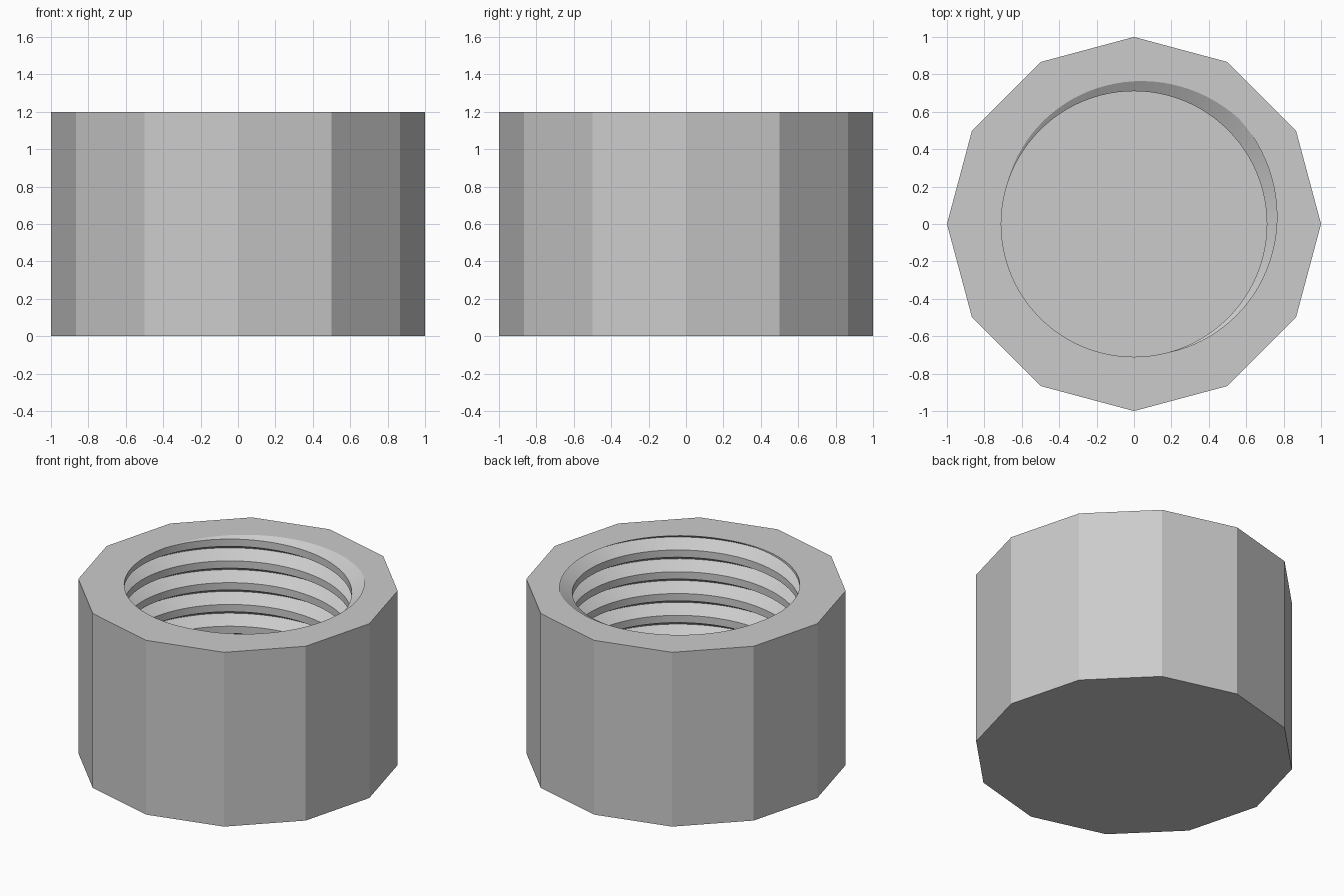
import bpy, bmesh
from math import pi, cos, sin, radians

cube = bpy.data.objects.get("Cube")
if cube:
    bpy.data.objects.remove(cube, do_unlink=True)

SIDES, HEIGHT, FLOOR = 12, 1.2, 0.2
MINOR, DEPTH, PITCH = 0.71, 0.085, 0.15
STEPS, TURNS = 96, 10
GROOVE_ANGLE = radians(45)      # where the groove bottom meets the rim

# Plain grey material
grey = bpy.data.materials.new("plain grey")
grey.use_nodes = True
colour = (0.6, 0.6, 0.6, 1)
grey.diffuse_color = colour
grey.node_tree.nodes["Principled BSDF"].inputs["Base Color"].default_value = colour

bm = bmesh.new()

# Threaded bore: a V groove with flat crests, swept along a right-handed helix
profile = [(0, MINOR + DEPTH), (PITCH / 3, MINOR), (2 * PITCH / 3, MINOR)]
columns = []
for i in range(STEPS + 1):
    angle = 2 * pi * i / STEPS
    lift = HEIGHT + PITCH * (angle - GROOVE_ANGLE) / (2 * pi)
    columns.append([
        bm.verts.new((r * cos(angle), r * sin(angle), lift + (turn - TURNS + 2) * PITCH + dz))
        for turn in range(TURNS) for dz, r in profile])
for a, b in zip(columns, columns[1:]):
    for j in range(len(a) - 1):
        bm.faces.new((a[j], a[j + 1], b[j + 1], b[j]))
bmesh.ops.remove_doubles(bm, verts=bm.verts[:], dist=1e-4)
bmesh.ops.triangulate(bm, faces=bm.faces[:])

# Trim the thread level with the rim and the floor of the bore
for z, up in ((HEIGHT, 1), (FLOOR, -1)):
    bmesh.ops.bisect_plane(bm, geom=bm.verts[:] + bm.edges[:] + bm.faces[:],
                           dist=1e-6, plane_co=(0, 0, z), plane_no=(0, 0, up),
                           clear_outer=True)
bmesh.ops.remove_doubles(bm, verts=bm.verts[:], dist=1e-5)

# Twelve-sided outer wall
rings = [[bm.verts.new((cos(2 * pi * i / SIDES), sin(2 * pi * i / SIDES), z))
          for i in range(SIDES)] for z in (0, HEIGHT)]
low, high = rings
for i in range(SIDES):
    k = (i + 1) % SIDES
    bm.faces.new((low[i], low[k], high[k], high[i]))
bm.faces.new(low[::-1])


# Rim and bore floor close the open loops
def close_level(z):
    edges = [e for e in bm.edges
             if e.is_boundary and all(abs(v.co.z - z) < 1e-4 for v in e.verts)]
    bmesh.ops.triangle_fill(bm, edges=edges, use_beauty=True, normal=(0, 0, 1))


close_level(HEIGHT)
close_level(FLOOR)
bmesh.ops.recalc_face_normals(bm, faces=bm.faces[:])

mesh = bpy.data.meshes.new("threaded_cap")
bm.to_mesh(mesh)
bm.free()
mesh.materials.append(grey)
cap = bpy.data.objects.new("threaded_cap", mesh)
bpy.context.collection.objects.link(cap)

# Smooth bore, crisp facets and thread edges
bpy.ops.object.select_all(action='DESELECT')
cap.select_set(True)
bpy.context.view_layer.objects.active = cap
bpy.ops.object.shade_smooth_by_angle(angle=radians(20))
